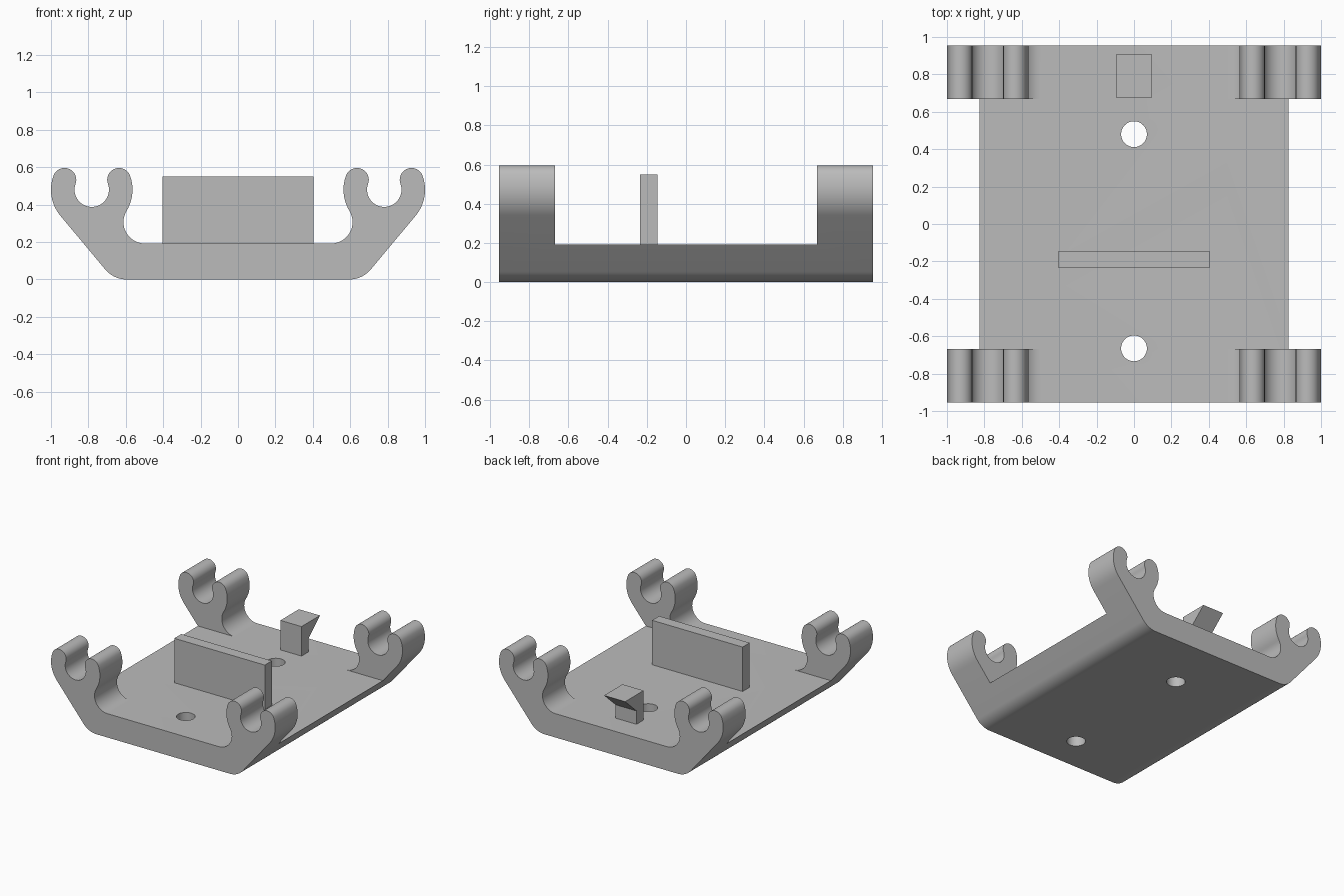
import bpy, bmesh
from math import sin, cos, radians, sqrt, atan2, degrees
from mathutils import Matrix, Vector

if "Cube" in bpy.data.objects:
    bpy.data.objects.remove(bpy.data.objects["Cube"])

FLOOR = 0.192        # top of the plate
HALF_LEN = 0.954     # half length along y
CLIP_IN = 0.668      # inner face of the clips

grey = bpy.data.materials.new("plain grey")
grey.use_nodes = True
COLOR = (0.5, 0.5, 0.5, 1)
grey.diffuse_color = COLOR
grey.node_tree.nodes["Principled BSDF"].inputs["Base Color"].default_value = COLOR


def arc(cx, cz, r, start, end, n):
    angles = [radians(start + (end - start) * i / n) for i in range(n + 1)]
    return [(cx + r * cos(a), cz + r * sin(a)) for a in angles]


def make_object(name, bm):
    bmesh.ops.remove_doubles(bm, verts=bm.verts, dist=0.0002)
    bmesh.ops.recalc_face_normals(bm, faces=bm.faces)
    mesh = bpy.data.meshes.new(name)
    bm.to_mesh(mesh)
    bm.free()
    obj = bpy.data.objects.new(name, mesh)
    bpy.context.collection.objects.link(obj)
    mesh.materials.append(grey)
    return obj


def extrude(name, points, axis, start, end):
    """Extrude a 2D profile along y (points are x, z) or x (points are y, z)."""
    bm = bmesh.new()
    place = (lambda p: (p[0], start, p[1])) if axis == "y" else (lambda p: (start, p[0], p[1]))
    face = bm.faces.new([bm.verts.new(place(p)) for p in points])
    out = bmesh.ops.extrude_face_region(bm, geom=[face])
    step = Vector((0, end - start, 0)) if axis == "y" else Vector((end - start, 0, 0))
    bmesh.ops.translate(bm, vec=step, verts=[v for v in out["geom"] if isinstance(v, bmesh.types.BMVert)])
    return make_object(name, bm)


def cut(obj, cutter):
    cutter.hide_render = True
    mod = obj.modifiers.new("cut", "BOOLEAN")
    mod.operation = "DIFFERENCE"
    mod.solver = "EXACT"
    mod.object = cutter
    bpy.context.view_layer.objects.active = obj
    bpy.ops.object.modifier_apply(modifier=mod.name)
    bpy.data.objects.remove(cutter)


# Cross-section: half of the plate and one open round clip
cx, cz = 0.782, 0.48             # clip centre
outer, inner, tilt = 0.218, 0.092, 20
mid, lip = (outer + inner) / 2, (outer - inner) / 2
tx, tz = mid * cos(radians(tilt)), cz + mid * sin(radians(tilt))
fillet = 0.115
drop = cz - FLOOR - fillet
reach = sqrt((fillet + outer) ** 2 - drop ** 2)
touch = degrees(atan2(drop, reach))

half = arc(0.595, 0.15, 0.15, -90, -40, 12)                        # lower corner
half += arc(cx, cz, outer, -40, tilt, 16)                          # outer arm
half += arc(cx + tx, tz, lip, tilt, tilt + 180, 20)                # outer lip
half += arc(cx, cz, inner, tilt, -180 - tilt, 36)                  # round seat
half += arc(cx - tx, tz, lip, -tilt, 180 - tilt, 20)               # inner lip
half += arc(cx, cz, outer, 180 - tilt, 180 + touch, 14)            # inner arm
half += arc(cx - reach, FLOOR + fillet, fillet, touch, -90, 18)    # floor fillet
profile = half + [(-x, z) for x, z in reversed(half)]

# Plate with four clips: clear the middle, then drill the holes
base = extrude("base_plate_with_clips", profile, "y", -HALF_LEN, HALF_LEN)
gap = [(-1.2, FLOOR), (1.2, FLOOR), (1.2, 1), (-1.2, 1)]
cut(base, extrude("gap_cutter", gap, "y", -CLIP_IN, CLIP_IN))
for y in (-0.665, 0.48):
    bm = bmesh.new()
    bmesh.ops.create_cone(bm, cap_ends=True, segments=48, radius1=0.069, radius2=0.069,
                          depth=1, matrix=Matrix.Translation((0, y, 0)))
    cut(base, make_object("hole_cutter", bm))

# Upright wall across the plate
wall = [(-0.235, FLOOR), (-0.145, FLOOR), (-0.145, 0.55), (-0.235, 0.55)]
extrude("cross_wall", wall, "x", -0.404, 0.404)

# Latch: post with an overhanging wedge
latch = [(0.675, FLOOR), (0.765, FLOOR), (0.765, 0.3), (0.91, 0.43), (0.675, 0.43)]
extrude("latch_hook", latch, "x", -0.094, 0.094)

# Smooth the round parts, keep the edges sharp
bpy.ops.object.select_all(action="DESELECT")
base.select_set(True)
bpy.context.view_layer.objects.active = base
bpy.ops.object.shade_smooth_by_angle(angle=radians(30))
